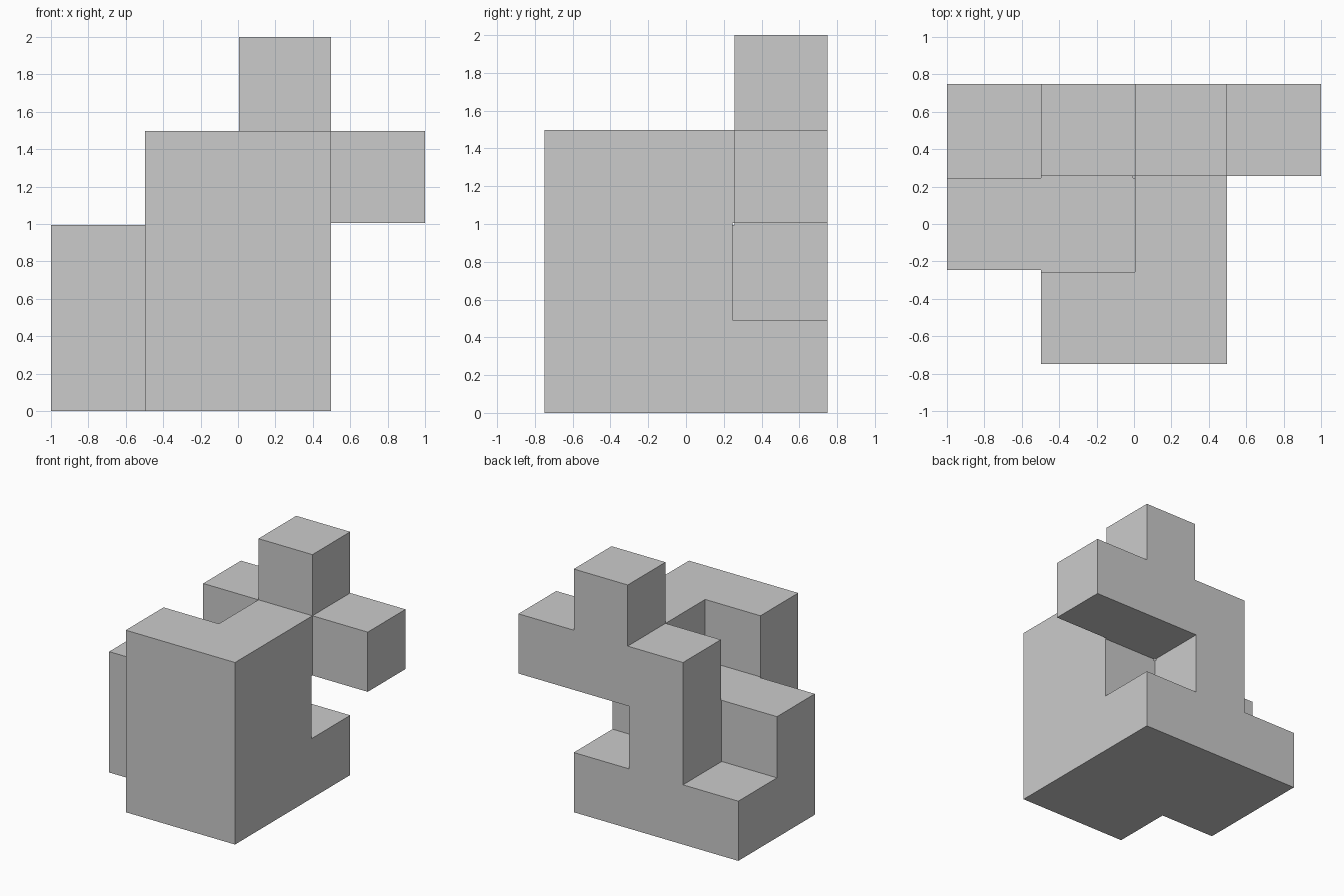
import bpy, bmesh
from itertools import product
from mathutils import Vector

if "Cube" in bpy.data.objects:
    bpy.data.objects.remove(bpy.data.objects["Cube"])

# Interlocking block piece: unit cells on a grid, with a small clearance
# taken off every outer face. Layers go bottom to top, rows front to back.
LAYERS = [
    (".XX.", "XXX.", "XXX."),
    (".XX.", "XXX.", ".X.."),
    (".XX.", "..X.", ".XXX"),
    ("....", "....", "..X."),
]
GAP = 0.006
PITCH = (1 + GAP) / 2
cells = {(x, y, z) for z, layer in enumerate(LAYERS)
         for y, row in enumerate(layer)
         for x, c in enumerate(row) if c == "X"}
SIZE = (4, 3, 4)


def spans(i):
    """Coarse cells touched by fine slot i (even slots are thin seams)."""
    return (i // 2 - 1, i // 2) if i % 2 == 0 else (i // 2,)


def solid(f):
    return all(c in cells for c in product(*(spans(i) for i in f)))


def position(corner):
    """Fine grid corner to world position."""
    p = [((i + 0) // 2) * PITCH + (GAP if i % 2 else -GAP) for i in corner]
    return Vector((p[0] - 2 * PITCH, p[1] - 1.5 * PITCH, p[2] - GAP))


fine = {f for f in product(*(range(2 * n + 1) for n in SIZE)) if solid(f)}
bm = bmesh.new()
verts = {}


def vert(corner):
    if corner not in verts:
        verts[corner] = bm.verts.new(position(corner))
    return verts[corner]


# Outer skin of the filled slots
for f in fine:
    for axis, side in product(range(3), (0, 1)):
        n = list(f)
        n[axis] += 1 if side else -1
        if tuple(n) in fine:
            continue
        u, v = (axis + 1) % 3, (axis + 2) % 3
        quad = []
        for a, b in ((0, 0), (1, 0), (1, 1), (0, 1)):
            c = list(f)
            c[axis] += side
            c[u] += a
            c[v] += b
            quad.append(vert(tuple(c)))
        bm.faces.new(quad if side else quad[::-1])

# Merge coplanar faces into clean flat sides
bmesh.ops.dissolve_limit(bm, angle_limit=0.01, verts=bm.verts[:], edges=bm.edges[:])
mesh = bpy.data.meshes.new("puzzle_block")
bm.to_mesh(mesh)
bm.free()
bpy.context.collection.objects.link(bpy.data.objects.new("puzzle_block", mesh))
